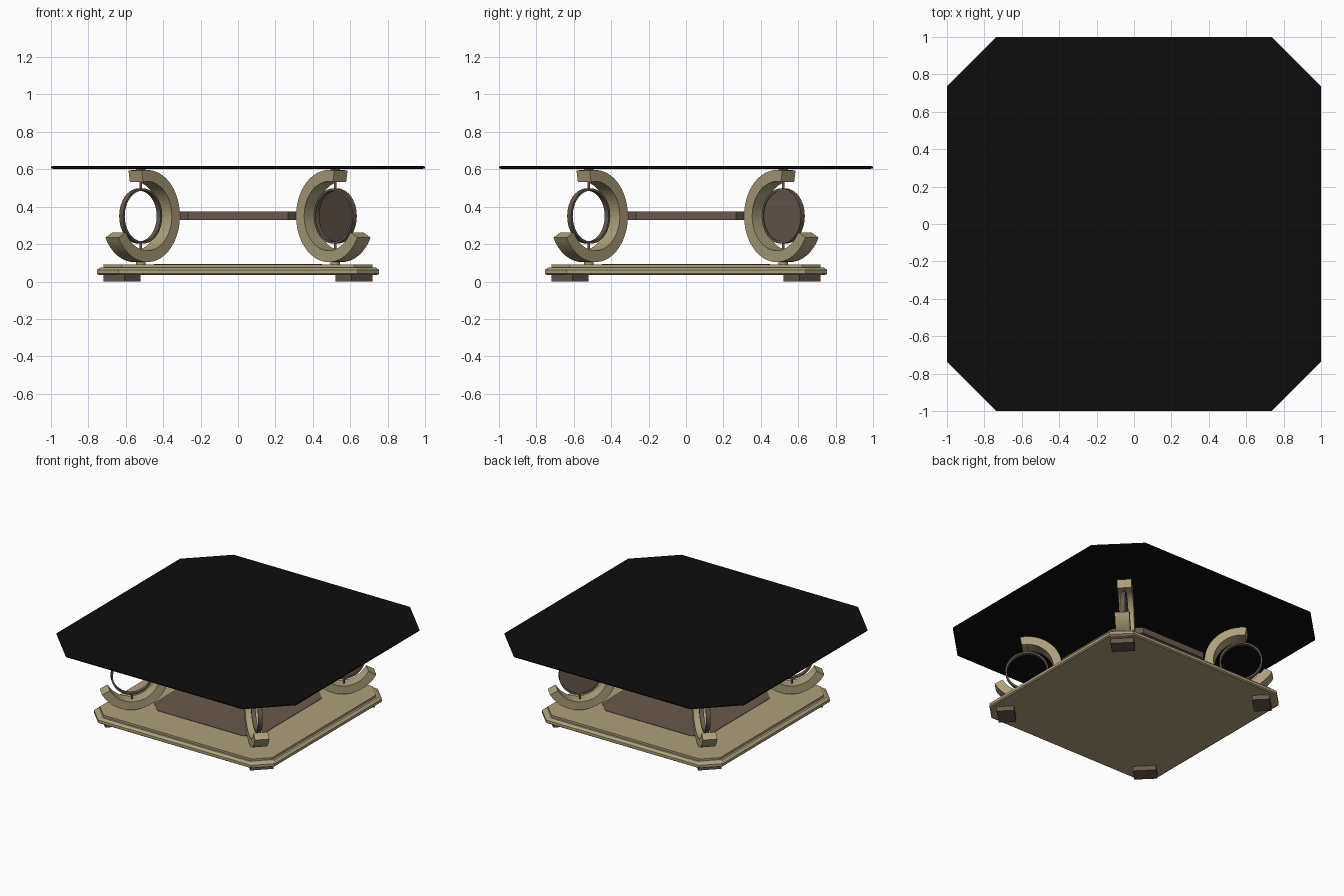
import bpy, bmesh, math
from mathutils import Matrix, Vector

cube = bpy.data.objects.get("Cube")
if cube:
    bpy.data.objects.remove(cube, do_unlink=True)


def material(name, rgb):
    m = bpy.data.materials.new(name)
    m.use_nodes = True
    m.diffuse_color = (*rgb, 1)
    m.node_tree.nodes["Principled BSDF"].inputs["Base Color"].default_value = (*rgb, 1)
    return m


TAN = material("tan stone", (0.42, 0.35, 0.20))
BROWN = material("dark brown wood", (0.14, 0.10, 0.075))
BLACK = material("black glass", (0.004, 0.004, 0.004))


def finish(name, bm, mat, matrix=None, smooth=False):
    bmesh.ops.recalc_face_normals(bm, faces=bm.faces)
    mesh = bpy.data.meshes.new(name)
    bm.to_mesh(mesh)
    bm.free()
    mesh.materials.append(mat)
    ob = bpy.data.objects.new(name, mesh)
    bpy.context.collection.objects.link(ob)
    if matrix:
        ob.matrix_world = matrix
    if smooth:
        bpy.ops.object.select_all(action="DESELECT")
        bpy.context.view_layer.objects.active = ob
        ob.select_set(True)
        bpy.ops.object.shade_smooth_by_angle(angle=math.radians(35))
    return ob


def octagon_stack(name, layers, mat):
    """Square with cut corners, lofted through (half size, flat half length, z)."""
    bm = bmesh.new()
    rings = []
    for h, f, z in layers:
        ring = []
        for k in range(4):
            turn = Matrix.Rotation(k * math.pi / 2, 3, "Z")
            ring += [bm.verts.new(turn @ Vector((h, s * f, z))) for s in (-1, 1)]
        rings.append(ring)
    for a, b in zip(rings, rings[1:]):
        for i in range(8):
            j = (i + 1) % 8
            bm.faces.new((a[i], a[j], b[j], b[i]))
    bm.faces.new(rings[0])
    bm.faces.new(rings[-1])
    return finish(name, bm, mat)


def arc_band(name, r_in, r_out, width, start, end, mat, matrix, steps=48):
    """Rectangular section swept around the local y axis."""
    bm = bmesh.new()
    closed = abs(end - start) >= 360
    section = [(r_in, -1), (r_out, -1), (r_out, 1), (r_in, 1)]
    rings = []
    for i in range(steps if closed else steps + 1):
        a = math.radians(start + (end - start) * i / steps)
        rings.append([bm.verts.new((r * math.cos(a), s * width / 2, r * math.sin(a)))
                      for r, s in section])
    pairs = list(zip(rings, rings[1:]))
    if closed:
        pairs.append((rings[-1], rings[0]))
    else:
        bm.faces.new(rings[0])
        bm.faces.new(rings[-1])
    for a, b in pairs:
        for i in range(4):
            j = (i + 1) % 4
            bm.faces.new((a[i], a[j], b[j], b[i]))
    return finish(name, bm, mat, matrix, smooth=True)


def cylinder(name, radius, depth, mat, matrix, sides=16):
    bm = bmesh.new()
    bmesh.ops.create_cone(bm, cap_ends=True, segments=sides, radius1=radius,
                          radius2=radius, depth=depth)
    return finish(name, bm, mat, matrix, smooth=True)


def box(name, size, mat, matrix):
    bm = bmesh.new()
    bmesh.ops.create_cube(bm, size=1)
    bmesh.ops.scale(bm, vec=size, verts=bm.verts)
    return finish(name, bm, mat, matrix)


# Table top
octagon_stack("table_top", [(0.985, 0.73, 0.602), (1, 0.737, 0.605),
                            (1, 0.737, 0.614), (0.99, 0.733, 0.617)], BLACK)

# Stepped base with an inlaid panel
octagon_stack("base_plinth", [(0.745, 0.635, 0.035), (0.755, 0.64, 0.042),
                              (0.755, 0.64, 0.062), (0.735, 0.625, 0.076)], TAN)
octagon_stack("base_step", [(0.72, 0.62, 0.074), (0.72, 0.62, 0.091)], TAN)
octagon_stack("base_inlay", [(0.45, 0.36, 0.09), (0.45, 0.36, 0.094)], BROWN)

# Shelf held between the legs
octagon_stack("middle_shelf", [(0.42, 0.267, 0.33), (0.42, 0.267, 0.375)], BROWN)

# Four curved legs, each facing its corner, with a pivoting ring inside
LEG, MID, R_IN, R_OUT = 0.52, 0.35, 0.185, 0.246
corners = {"back_left": 45, "back_right": 135, "front_right": 225, "front_left": 315}
for corner, angle in corners.items():
    turn = Matrix.Rotation(math.radians(angle), 4, "Z")
    out = LEG * math.sqrt(2)

    def at(z, shift=0):
        return turn @ Matrix.Translation((out + shift, 0, z))

    arc_band(corner + "_leg", R_IN, R_OUT, 0.1, 80, 332, TAN, at(MID))
    arc_band(corner + "_ring", 0.136, 0.148, 0.03, 0, 360, BROWN, at(MID))
    for side, label in ((1, "upper"), (-1, "lower")):
        cylinder(f"{corner}_{label}_pin", 0.007, 0.05, BROWN, at(MID + side * 0.167))
    cylinder(corner + "_top_pad", 0.025, 0.014, BROWN, at(0.597))
    cylinder(corner + "_bottom_pad", 0.025, 0.022, TAN, at(0.1))
    box(corner + "_foot", (0.12, 0.16, 0.036), BROWN, at(0.018, 0.1 * math.sqrt(2)))

    # One ring is filled with a solid disc
    if corner == "back_left":
        flat = Matrix.Rotation(math.pi / 2, 4, "X")
        cylinder("back_left_disc", 0.138, 0.02, BROWN, at(MID) @ flat, 48)
